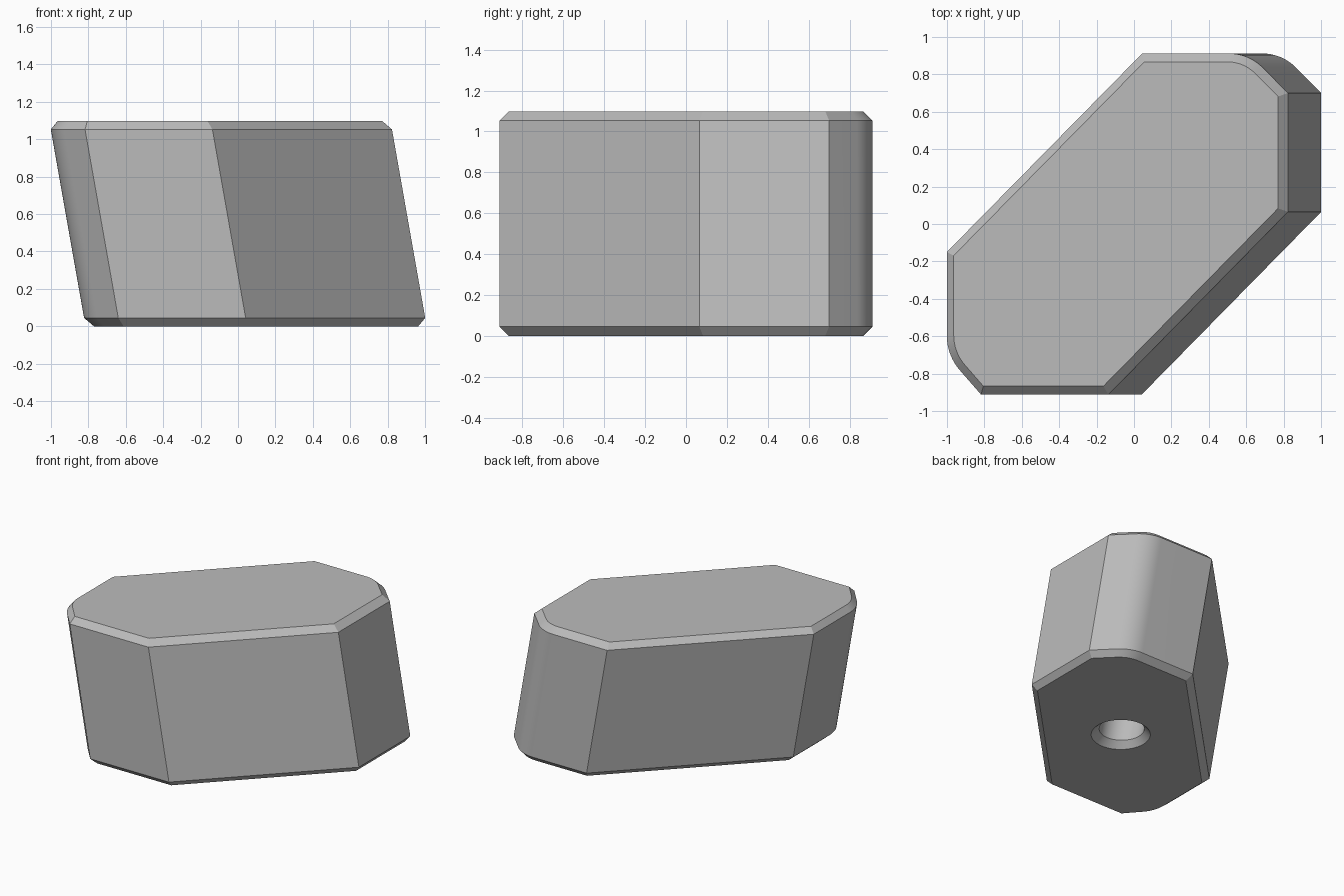
import bpy, bmesh, math
from mathutils import Matrix, Vector
from mathutils.geometry import interpolate_bezier

if "Cube" in bpy.data.objects:
    bpy.data.objects.remove(bpy.data.objects["Cube"], do_unlink=True)

HEIGHT, CHAMFER = 1.098, 0.045
LEAN = math.tan(math.radians(10))
SHEAR = Matrix.Identity(4)
SHEAR[0][2] = -LEAN

grey = bpy.data.materials.new("plain_grey")
grey.use_nodes = True
grey.diffuse_color = (0.5, 0.5, 0.5, 1)
grey.node_tree.nodes["Principled BSDF"].inputs["Base Color"].default_value = grey.diffuse_color


def make_object(name, bm):
    bmesh.ops.recalc_face_normals(bm, faces=bm.faces)
    mesh = bpy.data.meshes.new(name)
    bm.to_mesh(mesh)
    bm.free()
    mesh.materials.append(grey)
    obj = bpy.data.objects.new(name, mesh)
    bpy.context.collection.objects.link(obj)
    return obj


def rounded(before, corner, after, tangent=0.106):
    """Fillet the corner between two outline points."""
    a, c, b = (Vector((*p, 0)) for p in (before, corner, after))
    start = c + (a - c).normalized() * tangent
    end = c + (b - c).normalized() * tangent
    return interpolate_bezier(start, start.lerp(c, 0.64), end.lerp(c, 0.64), end, 13)


def drill(name, profile, matrix):
    """Turned cutter from (radius, depth) pairs."""
    bm = bmesh.new()
    verts = [bm.verts.new((r, 0, d)) for r, d in profile]
    edges = [bm.edges.new(pair) for pair in zip(verts, verts[1:])]
    bmesh.ops.spin(bm, geom=verts + edges, cent=(0, 0, 0), axis=(0, 0, 1),
                   angle=math.tau, steps=64)
    bmesh.ops.remove_doubles(bm, verts=bm.verts, dist=0.0001)
    bm.transform(matrix)
    obj = make_object(name, bm)
    obj.hide_render = True
    return obj


# Body: six-sided outline with two rounded corners, chamfered and leaning
S = 0.912
front_left, back_left = (-0.729, -S), (-S, -0.15)
back_mid, right_back = (0.133, S), (S, 0.70)
outline = [Vector((*p, 0)) for p in ((S, 0.065), (-0.048, -S), front_left)]
outline += rounded(front_left, (-S, -0.702), back_left)
outline += [Vector((*p, 0)) for p in (back_left, back_mid)]
outline += rounded(back_mid, (0.702, S), right_back)
outline.append(Vector((*right_back, 0)))

bm = bmesh.new()
base = bm.faces.new([bm.verts.new(p) for p in outline])
top = bmesh.ops.extrude_face_region(bm, geom=[base], use_keep_orig=True)
bmesh.ops.translate(bm, vec=(0, 0, HEIGHT),
                    verts=[v for v in top["geom"] if isinstance(v, bmesh.types.BMVert)])
bmesh.ops.recalc_face_normals(bm, faces=bm.faces)
rims = [e for e in bm.edges if abs(e.verts[0].co.z - e.verts[1].co.z) < 0.01]
bmesh.ops.bevel(bm, geom=rims, offset=CHAMFER, segments=1, profile=0.5, affect='EDGES')
bm.transform(Matrix.Translation((LEAN * HEIGHT / 2, 0, 0)) @ SHEAR)
body = make_object("block_body", bm)

# Cross bore: countersunk at the front, counterbored at the back
axis = Vector((-1.016, 1, -0.179))
cross = Matrix.Translation((0.405, -0.43, 0.66)) @ axis.to_track_quat('Z', 'Y').to_matrix().to_4x4()
cross_bore = drill("cross_bore_cutter",
                   [(0, -0.1), (0.335, -0.1), (0.19, 0.045), (0.19, 0.86), (0.24, 0.91),
                    (0.35, 0.91), (0.35, 1.4), (0, 1.4)], cross)

# Blind hole in the underside, following the lean
base_hole = drill("base_hole_cutter",
                  [(0, -0.1), (0.31, -0.1), (0.16, 0.05), (0.16, 0.415), (0, 0.415)],
                  Matrix.Translation((0.11, -0.015, 0)) @ SHEAR)

bpy.context.view_layer.objects.active = body
body.select_set(True)
for cutter in (cross_bore, base_hole):
    cut = body.modifiers.new(cutter.name, 'BOOLEAN')
    cut.operation, cut.solver, cut.object = 'DIFFERENCE', 'EXACT', cutter
    bpy.ops.object.modifier_apply(modifier=cut.name)
    bpy.data.objects.remove(cutter, do_unlink=True)

bpy.ops.object.shade_smooth_by_angle(angle=math.radians(25))
